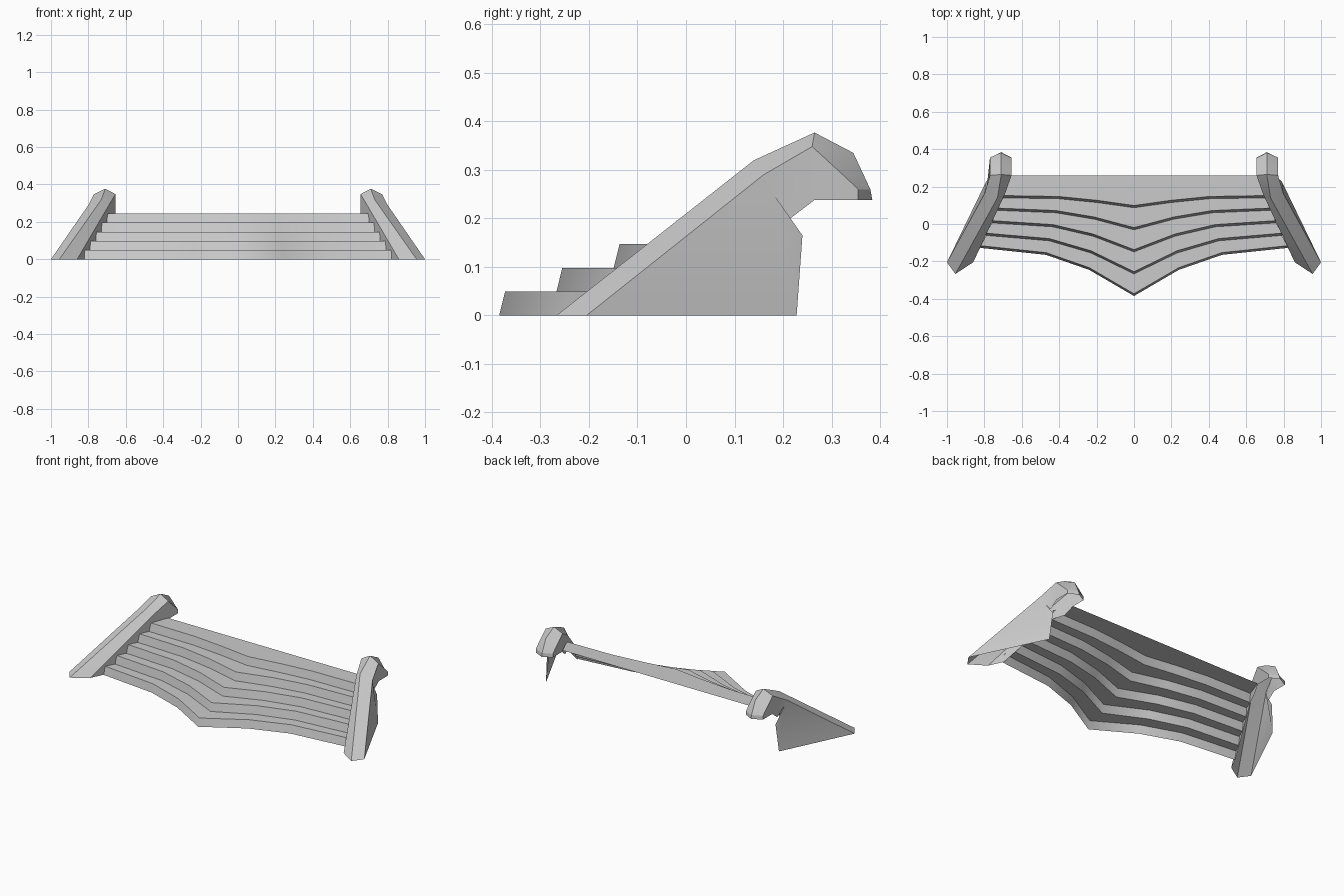
import bpy
import bmesh
import math
from mathutils import Vector

cube = bpy.data.objects.get("Cube")
if cube:
    bpy.data.objects.remove(cube, do_unlink=True)

grey = bpy.data.materials.new("stone_grey")
grey.use_nodes = True
colour = (0.6, 0.6, 0.6, 1)
grey.diffuse_color = colour
grey.node_tree.nodes["Principled BSDF"].inputs["Base Color"].default_value = colour


def finish(bm, name):
    """Turn a +x half into a mirrored, shaded object."""
    bmesh.ops.remove_doubles(bm, verts=bm.verts, dist=0.0001)
    mesh = bpy.data.meshes.new(name)
    bm.to_mesh(mesh)
    bm.free()
    mesh.materials.append(grey)
    obj = bpy.data.objects.new(name, mesh)
    bpy.context.collection.objects.link(obj)
    mirror = obj.modifiers.new("mirror", 'MIRROR')
    mirror.use_clip = True
    bpy.ops.object.select_all(action='DESELECT')
    obj.select_set(True)
    bpy.context.view_layer.objects.active = obj
    bpy.ops.object.shade_smooth_by_angle(angle=math.radians(20))
    return obj


def face(bm, points):
    bm.faces.new([bm.verts.new(p) for p in points])


def strip(bm, a, b):
    """Quads between two rows of points, a in front of or left of b."""
    for j in range(len(a) - 1):
        face(bm, (a[j], a[j + 1], b[j + 1], b[j]))


# Stairs: the pointed front edge flattens towards the top step
STEPS = 5
RISE = 0.049
first = [Vector(p) for p in ((0, -.385, 0), (.24, -.245, 0), (.47, -.165, 0), (.82, -.128, 0))]
last = [Vector(p) for p in ((0, .087, 0), (.20, .115, 0), (.40, .135, 0), (.70, .14, 0))]
rows = []
for i in range(STEPS):
    edge = [f.lerp(l, i / (STEPS - 1)) for f, l in zip(first, last)]
    rows.append([p + Vector((0, 0, i * RISE)) for p in edge])
    rows.append([p + Vector((0, .012, (i + 1) * RISE)) for p in edge])
rows.append([Vector((x, .26, STEPS * RISE)) for x in (0, .19, .38, .655)])

bm = bmesh.new()
for low, high in zip(rows, rows[1:]):
    strip(bm, low, high)
finish(bm, "stairs")

# Side rails: outer, ridge and inner lines running up to a hooked end
outer = [(1, -.205, 0), (.80, .16, .29), (.77, .26, .348),
         (.77, .32, .293), (.77, .355, .26), (.77, .355, .238)]
ridge = [(.955, -.267, 0), (.73, .14, .32), (.71, .265, .377),
         (.71, .345, .335), (.71, .38, .26), (.71, .384, .238)]
inner = [(.86, -.205, 0), (.69, .16, .29)] + [(.655, y, z) for x, y, z in outer[2:]]

bm = bmesh.new()
strip(bm, ridge, inner)
strip(bm, outer, ridge)
# Outer supporting wall
neck = (.79, .172, .262)
face(bm, [outer[0], (.79, .228, 0), (.775, .24, .165), neck, outer[1]])
# Outer cheek of the hooked end
face(bm, [outer[1], neck, (.77, .215, .20), (.77, .265, .238)] + outer[:1:-1])
# Inner cheek, reaching down to the step ends
face(bm, inner + [(.655, .265, .238), (.67, .215, .20), (.70, .148, .195), (.82, -.12, 0)])
bmesh.ops.remove_doubles(bm, verts=bm.verts, dist=0.0001)
bmesh.ops.recalc_face_normals(bm, faces=bm.faces)
# Keep the top of the rail facing up
if sum(f.normal.z * f.calc_area() for f in bm.faces) < 0:
    bmesh.ops.reverse_faces(bm, faces=bm.faces)
finish(bm, "side_rails")
